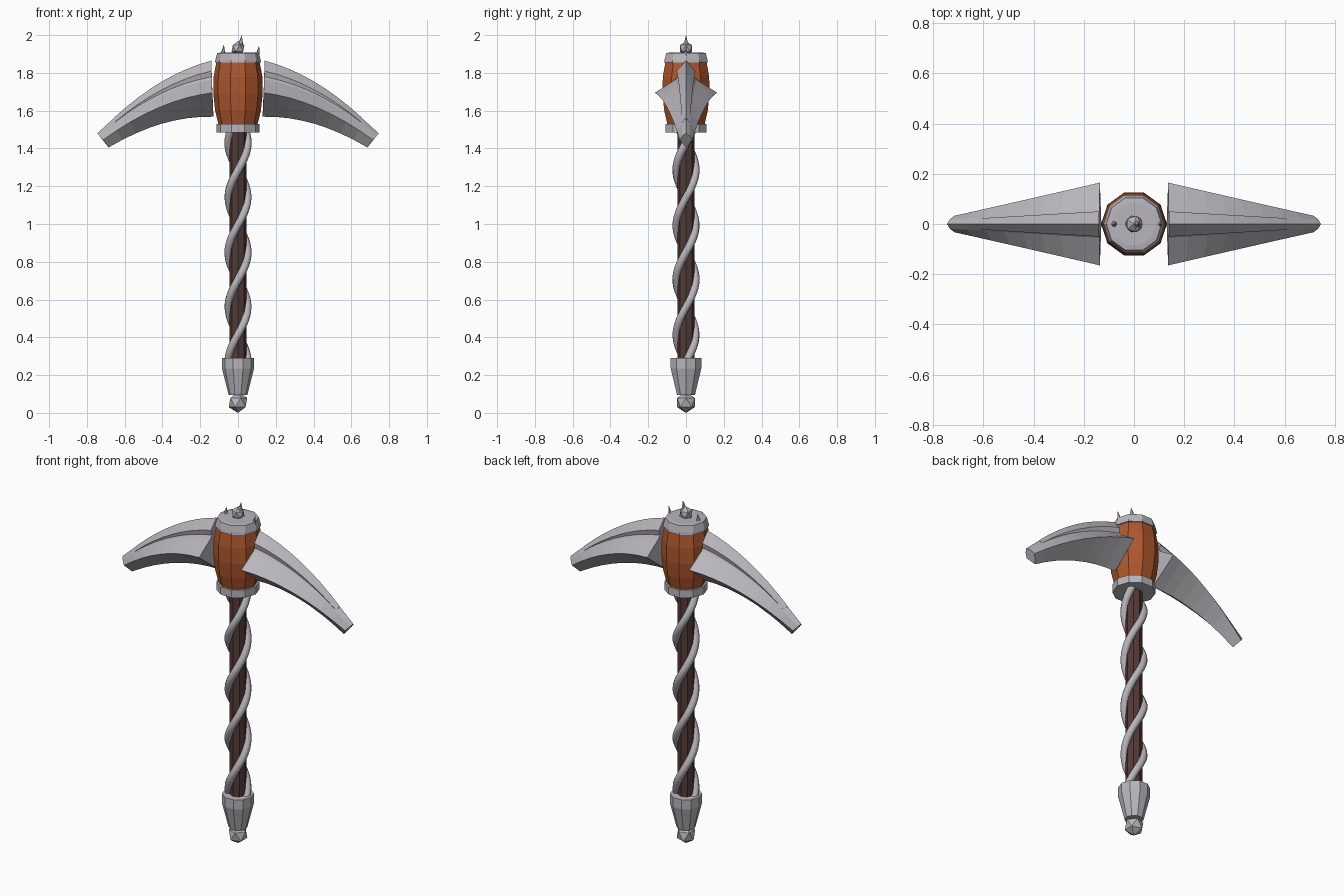
import bpy, bmesh, math
from mathutils import Vector, Matrix

old = bpy.data.objects.get("Cube")
if old:
    bpy.data.objects.remove(old)


def material(name, rgb):
    m = bpy.data.materials.new(name)
    m.use_nodes = True
    m.diffuse_color = (*rgb, 1)
    m.node_tree.nodes["Principled BSDF"].inputs["Base Color"].default_value = (*rgb, 1)
    return m


STEEL = material("steel grey", (0.48, 0.465, 0.50))
WOOD = material("orange wood", (0.42, 0.095, 0.026))
DARK = material("dark brown wood", (0.085, 0.043, 0.038))


def finish(name, bm, mat):
    bmesh.ops.recalc_face_normals(bm, faces=bm.faces)
    mesh = bpy.data.meshes.new(name)
    bm.to_mesh(mesh)
    bm.free()
    mesh.materials.append(mat)
    obj = bpy.data.objects.new(name, mesh)
    bpy.context.collection.objects.link(obj)
    return obj


def loft(name, rings, mat):
    """Skin a list of closed rings and cap both ends."""
    bm = bmesh.new()
    loops = [[bm.verts.new(p) for p in ring] for ring in rings]
    n = len(loops[0])
    for a, b in zip(loops, loops[1:]):
        for i in range(n):
            j = (i + 1) % n
            bm.faces.new((a[i], a[j], b[j], b[i]))
    bm.faces.new(loops[0])
    bm.faces.new(loops[-1])
    return finish(name, bm, mat)


def turned(name, profile, mat, sides=10):
    """Faceted lathe part from (radius, height) pairs."""
    step = math.tau / sides
    rings = [[(r * math.cos(i * step), r * math.sin(i * step), z) for i in range(sides)]
             for r, z in profile]
    return loft(name, rings, mat)


def gem(name, radius, z):
    bm = bmesh.new()
    bmesh.ops.create_icosphere(bm, subdivisions=1, radius=radius,
                               matrix=Matrix.Translation((0, 0, z)))
    return finish(name, bm, STEEL)


def spike(name, base, tip, radius):
    """Small leaning cone."""
    bm = bmesh.new()
    ring = [bm.verts.new((base[0] + radius * math.cos(a), radius * math.sin(a), base[1]))
            for a in (i * math.tau / 6 for i in range(6))]
    top = bm.verts.new((tip[0], 0, tip[1]))
    for i in range(6):
        bm.faces.new((ring[i], ring[(i + 1) % 6], top))
    bm.faces.new(ring)
    return finish(name, bm, STEEL)


def bezier(a, b, c, t):
    return Vector(a) * (1 - t) ** 2 + Vector(b) * 2 * t * (1 - t) + Vector(c) * t * t


# Shaft, pommel, barrel head and collars
turned("shaft", [(0.045, 0.2), (0.045, 1.5)], DARK, 8)
turned("pommel", [(0.05, 0.095), (0.085, 0.235), (0.085, 0.29), (0.06, 0.29)], STEEL)
gem("pommel_gem", 0.055, 0.055)
turned("lower_collar", [(0.115, 1.485), (0.115, 1.53)], STEEL)
turned("barrel", [(0.102, 1.52), (0.121, 1.6), (0.131, 1.69), (0.129, 1.78), (0.113, 1.865)], WOOD)
turned("upper_collar", [(0.122, 1.855), (0.12, 1.868), (0.11, 1.905), (0.088, 1.908)], STEEL)

# Crown gem and spikes
gem("crown_gem", 0.038, 1.93)
spike("centre_spike", (0.012, 1.945), (0.02, 2.0), 0.016)
spike("right_spike", (-0.08, 1.9), (-0.075, 1.95), 0.013)
spike("left_spike", (0.1, 1.88), (0.112, 1.945), 0.015)

# Two strands twisting round the shaft
for side in range(2):
    curve = bpy.data.curves.new("twist", "CURVE")
    curve.dimensions = "3D"
    curve.bevel_depth = 0.021
    curve.bevel_resolution = 2
    curve.use_fill_caps = True
    spline = curve.splines.new("POLY")
    count = 90
    spline.points.add(count - 1)
    for i, p in enumerate(spline.points):
        z = 0.27 + 1.23 * i / (count - 1)
        a = math.pi * ((z - 1.43) / 0.29 + side)
        p.co = (0.051 * math.cos(a), 0.051 * math.sin(a), z, 1)
    strand = bpy.data.objects.new(f"twisted_strand_{side + 1}", curve)
    bpy.context.collection.objects.link(strand)
    curve.materials.append(STEEL)

# Blades: curved kite section with a raised crest along the top
TOP = ((0.14, 1.835), (0.45, 1.765), (0.745, 1.48))
SHOULDER = ((0.138, 1.765), (0.45, 1.71), (0.735, 1.468))
RIDGE = ((0.136, 1.695), (0.42, 1.66), (0.715, 1.445))
BOTTOM = ((0.13, 1.568), (0.4, 1.575), (0.685, 1.405))
CREST = ((0.14, 1.865), (0.45, 1.785), (0.745, 1.475))
CREST_SIDE = ((0.14, 1.81), (0.45, 1.74), (0.74, 1.46))
for sign, label in ((1, "left"), (-1, "right")):
    blade, crest = [], []
    for i in range(9):
        t = i / 8
        top, sh, rid, bot = (bezier(*c, t) for c in (TOP, SHOULDER, RIDGE, BOTTOM))
        wide = 0.165 + (0.033 - 0.165) * t
        mid = 0.055 + (0.018 - 0.055) * t
        section = [(top, 0), (sh, mid), (rid, wide), (bot, 0), (rid, -wide), (sh, -mid)]
        blade.append([(sign * p.x, y, p.y) for p, y in section])
        u = t * 0.85
        peak, edge, root = (bezier(*c, u) for c in (CREST, CREST_SIDE, SHOULDER))
        w = 0.05 - 0.035 * u
        section = [(peak, 0), (edge, w), (root, w * 0.8), (root, -w * 0.8), (edge, -w)]
        crest.append([(sign * p.x, y, p.y) for p, y in section])
    loft(f"{label}_blade", blade, STEEL)
    loft(f"{label}_blade_crest", crest, STEEL)
